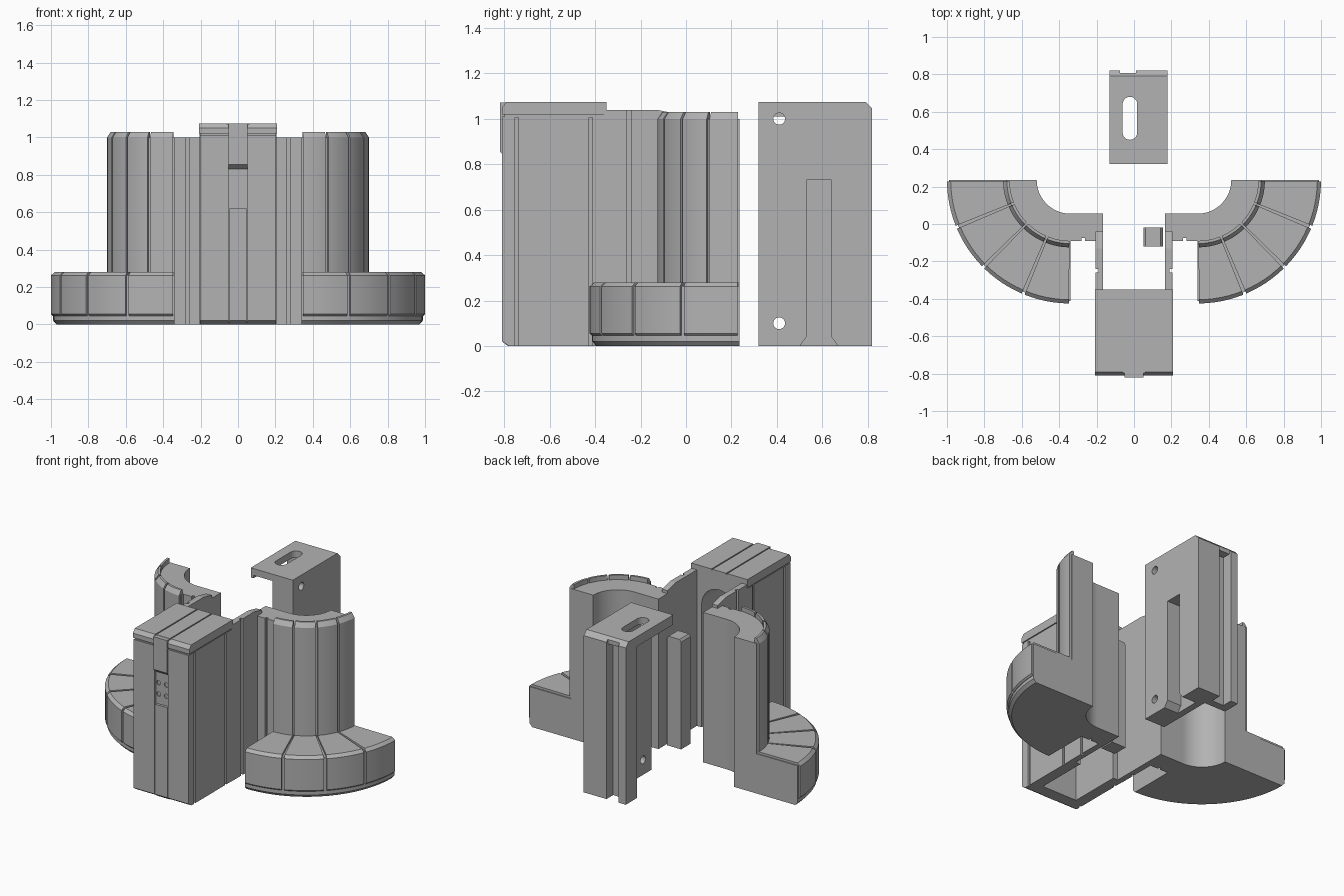
import bpy, bmesh, math
from mathutils import Vector

if "Cube" in bpy.data.objects:
    bpy.data.objects.remove(bpy.data.objects["Cube"])

grey = bpy.data.materials.new("plain grey")
grey.diffuse_color = (0.45, 0.45, 0.45, 1)
grey.use_nodes = True
grey.node_tree.nodes["Principled BSDF"].inputs["Base Color"].default_value = grey.diffuse_color
CX, CY = 0.34, 0.235          # axis of the right quarter tower


def finish(name, bm, mirror=False):
    bmesh.ops.recalc_face_normals(bm, faces=bm.faces)
    me = bpy.data.meshes.new(name)
    bm.to_mesh(me)
    bm.free()
    me.materials.append(grey)
    ob = bpy.data.objects.new(name, me)
    bpy.context.collection.objects.link(ob)
    if mirror:
        ob.modifiers.new("mirror", 'MIRROR').use_clip = False
    return ob


def prism(name, pts, axis, a, b, mirror=False):
    """Extrude a 2D profile along axis 0 (yz points), 1 (xz) or 2 (xy)."""
    bm = bmesh.new()

    def place(p, t):
        c = list(p)
        c.insert(axis, t)
        return bm.verts.new(c)
    lo = [place(p, a) for p in pts]
    hi = [place(p, b) for p in pts]
    n = len(pts)
    bm.faces.new(lo)
    bm.faces.new(hi)
    for i in range(n):
        j = (i + 1) % n
        bm.faces.new((lo[i], lo[j], hi[j], hi[i]))
    return finish(name, bm, mirror)


def box(name, x0, x1, y0, y1, z0, z1, mirror=False):
    return prism(name, [(x0, y0), (x1, y0), (x1, y1), (x0, y1)], 2, z0, z1, mirror)


def disc(cu, cv, r, n=24):
    return [(cu + r * math.cos(2 * math.pi * i / n), cv + r * math.sin(2 * math.pi * i / n))
            for i in range(n)]


def cut(ob, *cutters):
    for c in cutters:
        c.hide_render = True
        m = ob.modifiers.new("cut", 'BOOLEAN')
        m.operation = 'DIFFERENCE'
        m.solver = 'EXACT'
        m.object = c
        bpy.context.view_layer.objects.active = ob
        bpy.ops.object.modifier_apply(modifier=m.name)
        bpy.data.objects.remove(c)


def sector(name, profile, spans, steps):
    """Sweep an (r, z) profile about the tower axis over angle spans; mirrored."""
    bm = bmesh.new()
    for a0, a1 in spans:
        rings = []
        for i in range(steps + 1):
            a = a0 + (a1 - a0) * i / steps
            rings.append([bm.verts.new((CX + r * math.cos(a), CY + r * math.sin(a), z))
                          for r, z in profile])
        n = len(profile)
        bm.faces.new(rings[0])
        bm.faces.new(rings[-1])
        for p, q in zip(rings, rings[1:]):
            for i in range(n):
                j = (i + 1) % n
                bm.faces.new((p[i], p[j], q[j], q[i]))
    ob = finish(name, bm, True)
    bpy.ops.object.select_all(action='DESELECT')
    ob.select_set(True)
    bpy.context.view_layer.objects.active = ob
    bpy.ops.object.shade_smooth_by_angle(angle=math.radians(25))
    return ob


def quarters(gap):
    w = math.pi / 8
    return [(-math.pi / 2 + i * w + gap, -math.pi / 2 + (i + 1) * w - gap) for i in range(4)]


# Quarter towers: stepped core, then four raised panels on shaft and foot
sector("tower_core", [(.18, 0), (.63, 0), (.648, .02), (.648, .265), (.345, .265),
                      (.345, 1.0), (.18, 1.0)], [(-math.pi / 2, 0)], 24)
sector("shaft_panels", [(.325, .27), (.36, .27), (.36, 1.0), (.34, 1.03), (.325, 1.03)],
       quarters(.018), 6)
sector("foot_panels", [(.345, .25), (.63, .25), (.63, .045), (.65, .045), (.66, .055),
                       (.66, .262), (.64, .28), (.345, .28)], quarters(.013), 6)

# Bars joining towers to the side walls, each with a narrow front groove
bar = box("link_bar", .165, .34, -.09, .055, 0, 1.0)
cut(bar, box("c", .262, .28, -.1, -.075, -.1, 1.1))
bar.modifiers.new("mirror", 'MIRROR')

# Side walls behind the front block
wall = prism("side_wall", [(-.36, 0), (-.04, 0), (-.04, 1.02), (-.08, 1.03),
                           (-.13, 1.04), (-.36, 1.04)], 0, .165, .205)
cut(wall, box("c", .19, .22, -.26, -.24, -.1, 1.1))
wall.modifiers.new("mirror", 'MIRROR')

# Front block with side grooves, front channel and an arched hollow at the back
block = prism("front_block", [(-.78, 0), (-.35, 0), (-.35, 1.01), (-.81, 1.01),
                              (-.81, .02)], 0, -.203, .203)
arch = [(-.13, -.1), (.13, -.1)] + [(.13 * math.cos(math.pi * i / 16),
                                     .82 + .13 * math.sin(math.pi * i / 16)) for i in range(17)]
cut(block, box("c", -.05, .05, -.9, -.785, -.1, 1.1), prism("c", arch, 1, -.7, -.3))
for s in (-1, 1):
    for y in (-.745, -.42):
        x = sorted((s * .193, s * .25))
        cut(block, box("c", x[0], x[1], y - .008, y + .008, -.1, 1.1))

# Cap of the front block, with a groove under its lip
box("cap_neck", -.2, .2, -.8, -.35, 1.005, 1.03)
cap = prism("block_cap", [(-.35, 1.02), (-.81, 1.02), (-.81, 1.05), (-.79, 1.075),
                          (-.35, 1.075)], 0, -.208, .208)
cut(cap, *[box("c", x - .004, x + .004, -.9, -.3, 1.068, 1.1) for x in (-.054, .054)])

# Centre strip: upper cover, perforated plate and lower plate
prism("upper_strip", [(-.82, .855), (-.78, .82), (-.78, 1.073), (-.82, 1.073)], 0, -.05, .05)
plate = box("perforated_plate", -.05, .05, -.793, -.775, .61, .84)
cut(plate, *[prism("c", disc(x, z, .015, 16), 1, -.9, -.783)
             for x in (-.03, .026) for z in (.685, .76)])
prism("lower_plate", [(-.785, 0), (-.78, 0), (-.78, .62), (-.81, .62), (-.81, .02)],
      0, -.046, .046)

# Separate locking post with a chamfered top
prism("post", [(.05, 0), (.155, 0), (.155, .715), (.143, .73), (.062, .73), (.05, .715)],
      1, -.12, -.02)

# Rear bracket: thick side wall with post groove and pin holes
side = prism("bracket_side", [(.32, 0), (.82, 0), (.82, 1.045), (.79, 1.075), (.32, 1.075)],
             0, .03, .18)
groove = [(.49, -.015), (.68, -.015), (.64, .04), (.64, .73), (.53, .73), (.53, .04)]
cut(side, prism("c", groove, 0, .075, .3),
    prism("c", disc(.41, 1.0, .026), 0, -.2, .3),
    prism("c", disc(.41, .1, .026), 0, -.2, .3))

# Rear bracket: back slab with a vertical channel
back = prism("bracket_back", [(.7, 0), (.82, 0), (.82, 1.045), (.79, 1.075), (.7, 1.075)],
             0, -.13, .03)
cut(back, box("c", -.075, .012, .75, .9, -.1, 1.03),
    box("c", -.075, .012, .806, .9, -.1, 1.2))

# Rear bracket: roof with a rounded slot and a small lip
roof = box("bracket_roof", -.13, .03, .32, .7, 1.03, 1.075)
slot = [(-.022 + .039 * math.cos(math.pi * i / 10),
         (.641 if i <= 10 else .489) + .039 * math.sin(math.pi * i / 10)) for i in range(11)]
slot += [(-.022 - .039 * math.cos(math.pi * i / 10),
          .489 - .039 * math.sin(math.pi * i / 10)) for i in range(11)]
cut(roof, prism("c", slot, 2, .9, 1.2))
box("roof_lip", -.13, -.11, .32, .7, 1.01, 1.035)
